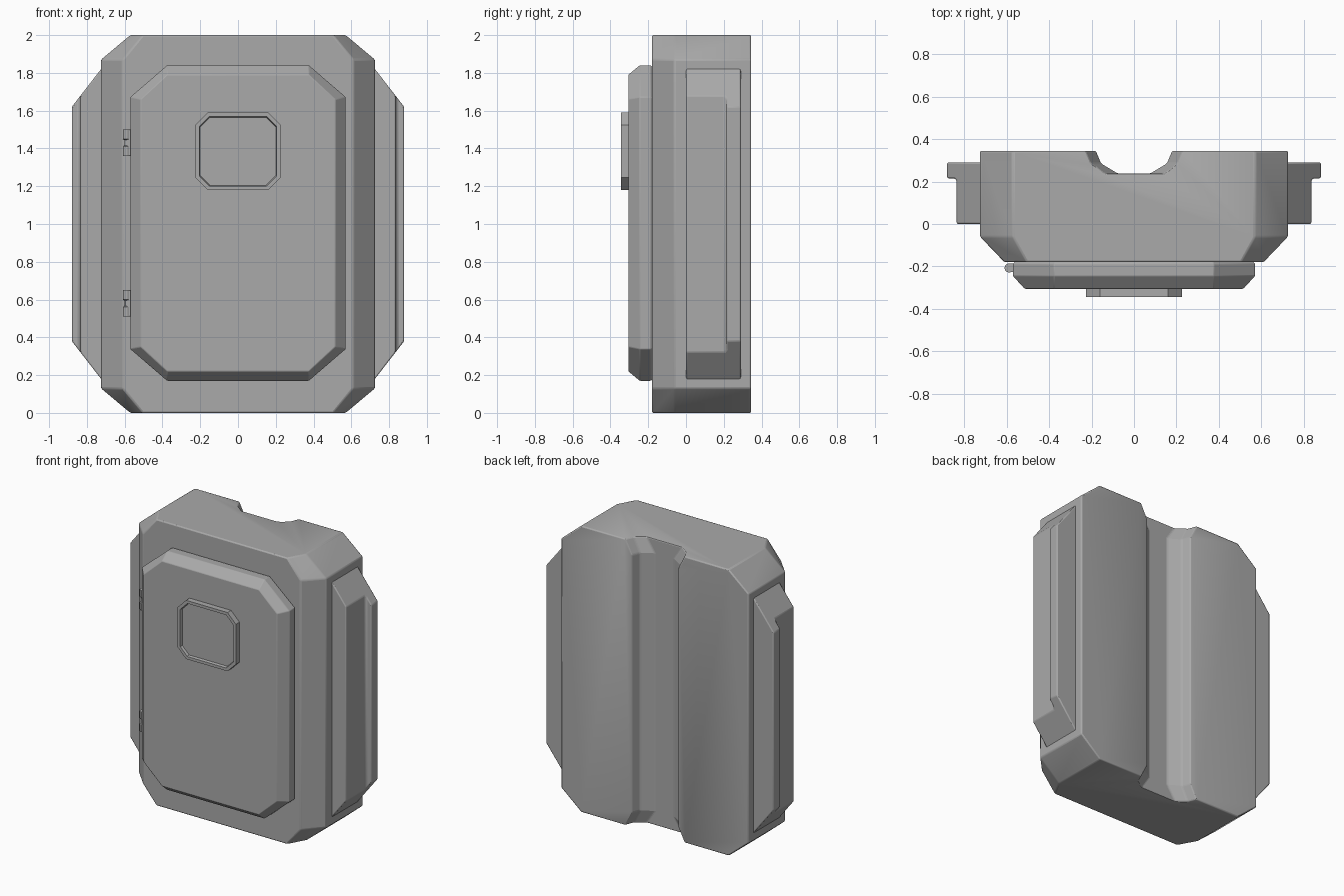
import bpy, bmesh, math

cube = bpy.data.objects.get("Cube")
if cube:
    bpy.data.objects.remove(cube, do_unlink=True)

grey = bpy.data.materials.new("plain grey")
grey.use_nodes = True
COLOUR = (0.4, 0.4, 0.4, 1)
grey.diffuse_color = COLOUR
grey.node_tree.nodes["Principled BSDF"].inputs["Base Color"].default_value = COLOUR


def loft(name, rings):
    """Closed solid skinned through rings of equal point count."""
    bm = bmesh.new()
    loops = [[bm.verts.new(p) for p in ring] for ring in rings]
    n = len(rings[0])
    for a, b in zip(loops, loops[1:]):
        for i in range(n):
            j = (i + 1) % n
            bm.faces.new((a[i], a[j], b[j], b[i]))
    bm.faces.new(loops[0])
    bm.faces.new(loops[-1])
    bmesh.ops.recalc_face_normals(bm, faces=bm.faces)
    mesh = bpy.data.meshes.new(name)
    bm.to_mesh(mesh)
    bm.free()
    mesh.materials.append(grey)
    obj = bpy.data.objects.new(name, mesh)
    bpy.context.collection.objects.link(obj)
    return obj


def octagon(y, half_w, half_h, flat_w, flat_h, mid_z):
    """Cut-corner rectangle facing the front; flats are half lengths."""
    quarter = [(half_w, flat_h), (flat_w, half_h)]
    pts = quarter + [(-x, z) for x, z in reversed(quarter)]
    pts += [(-x, -z) for x, z in pts]
    return [(x, y, mid_z + z) for x, z in pts]


def finish(obj, width):
    """Small edge bevel and smooth shading with sharp edges kept."""
    if width:
        bevel = obj.modifiers.new("edge_bevel", "BEVEL")
        bevel.width = width
        bevel.segments = 2
        bevel.limit_method = "ANGLE"
        bevel.angle_limit = math.radians(20)
    bpy.ops.object.select_all(action="DESELECT")
    obj.select_set(True)
    bpy.context.view_layer.objects.active = obj
    bpy.ops.object.shade_smooth_by_angle(angle=math.radians(30))


# Main housing with sloped front sides
body = loft("housing", [
    octagon(-0.18, 0.61, 1.0, 0.505, 0.87, 1),
    octagon(-0.06, 0.725, 1.0, 0.57, 0.87, 1),
    octagon(0.345, 0.725, 1.0, 0.57, 0.87, 1)])

# Rear channel cutter, flared at both ends
NARROW = [(0.18, 0.345), (0.155, 0.285), (0.075, 0.237)]
WIDE = [(0.23, 0.345), (0.205, 0.285), (0.14, 0.237)]


def channel(z, t):
    half = [(a[0] + (b[0] - a[0]) * t, a[1]) for a, b in zip(NARROW, WIDE)]
    half = [(half[0][0], 0.5)] + half
    return [(x, y, z) for x, y in half + [(-x, y) for x, y in reversed(half)]]


cutter = loft("channel_cutter", [channel(z, t) for z, t in
              [(-0.05, 1.5), (0.1, 0), (1.9, 0), (2.05, 1.5)]])
cutter.hide_render = True
cutter.hide_set(True)
cut = body.modifiers.new("rear_channel", "BOOLEAN")
cut.operation = "DIFFERENCE"
cut.solver = "EXACT"
cut.object = cutter
finish(body, 0.008)

# Side rails: stepped profile with sloping ends
RAIL = [(0.70, 0.0), (0.835, 0.0), (0.835, 0.205), (0.845, 0.215),
        (0.88, 0.215), (0.88, 0.29), (0.70, 0.29)]
for side, sign in (("left", 1), ("right", -1)):
    rings = []
    for end in (-1, 1):
        rings.append([(sign * x, y, 1 + end * (0.82 - (x - 0.725) * 1.29))
                      for x, y in RAIL])
    finish(loft(side + "_rail", rings), 0.007)

# Door with a chamfered front rim
door = loft("door", [
    octagon(-0.17, 0.555, 0.82, 0.37, 0.66, 1.005),
    octagon(-0.187, 0.57, 0.835, 0.375, 0.667, 1.005),
    octagon(-0.245, 0.57, 0.835, 0.375, 0.667, 1.005),
    octagon(-0.305, 0.515, 0.785, 0.375, 0.655, 1.005)])
finish(door, 0.004)

# Display frame with a recessed panel
frame = loft("display_frame", [
    octagon(-0.30, 0.225, 0.205, 0.16, 0.14, 1.385),
    octagon(-0.345, 0.225, 0.205, 0.16, 0.14, 1.385),
    octagon(-0.345, 0.205, 0.185, 0.15, 0.13, 1.385),
    octagon(-0.328, 0.2, 0.18, 0.148, 0.128, 1.385)])
finish(frame, 0)

# Hinges: a barrel with a waist, and a leaf into the door
for level, mid_z in (("upper", 1.43), ("lower", 0.58)):
    rings = []
    for dz, r in [(-0.07, 0.022), (-0.02, 0.022), (-0.015, 0.014),
                  (0.015, 0.014), (0.02, 0.022), (0.07, 0.022)]:
        rings.append([(-0.588 + r * math.cos(k * math.pi / 6),
                       -0.207 + r * math.sin(k * math.pi / 6), mid_z + dz)
                      for k in range(12)])
    finish(loft(level + "_hinge_barrel", rings), 0)
    leaf = [[(x, y, mid_z + dz) for x, y in
             [(-0.588, -0.225), (-0.55, -0.225), (-0.55, -0.185), (-0.588, -0.185)]]
            for dz in (-0.068, 0.068)]
    finish(loft(level + "_hinge_leaf", leaf), 0)
